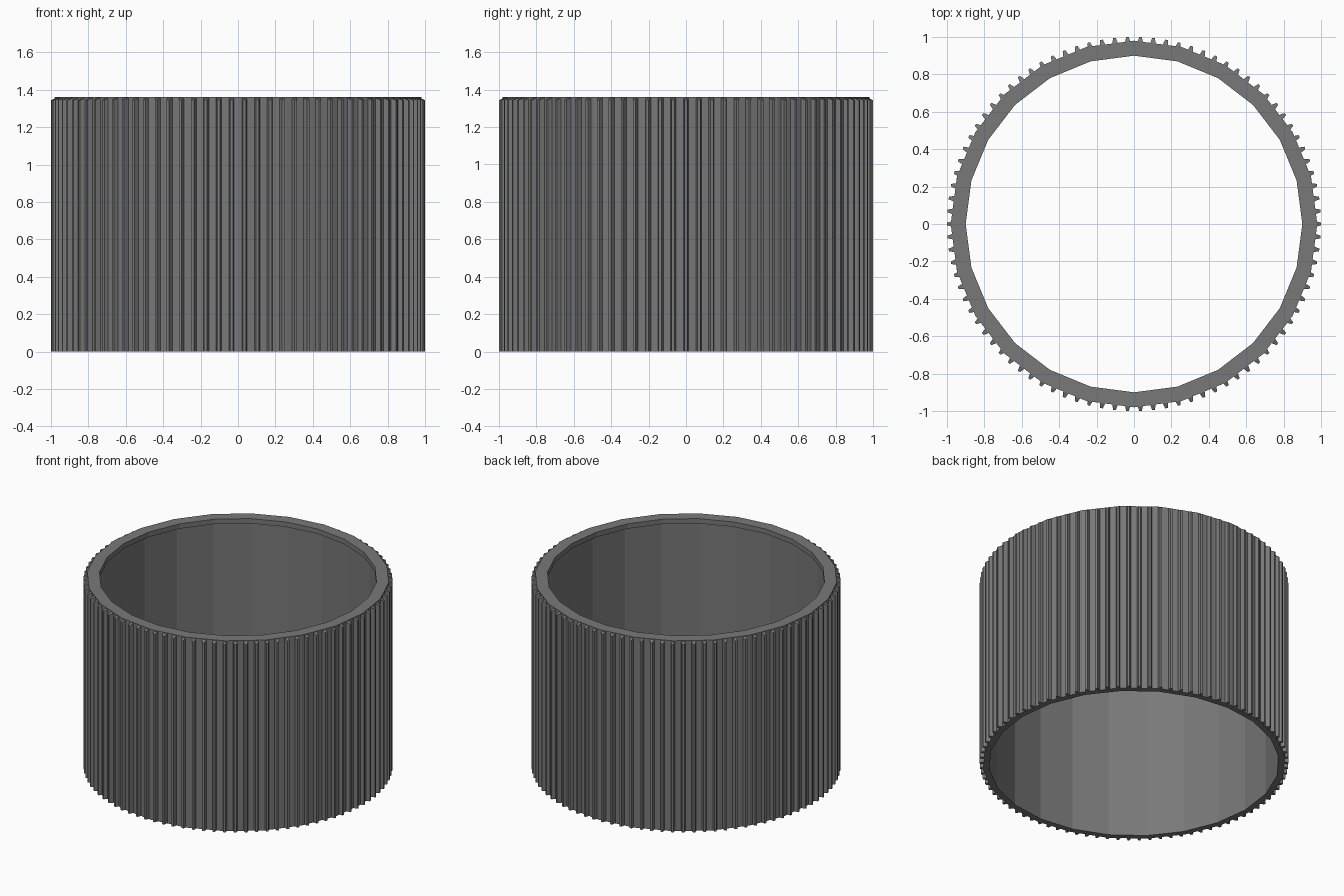
import bpy, bmesh, math

if "Cube" in bpy.data.objects:
    bpy.data.objects.remove(bpy.data.objects["Cube"])

H = 1.36
SIDES = 24
RIBS = 90

mat = bpy.data.materials.new("dark grey")
mat.diffuse_color = (0.19, 0.19, 0.19, 1)
mat.use_nodes = True
mat.node_tree.nodes["Principled BSDF"].inputs["Base Color"].default_value = mat.diffuse_color


def make_object(name, bm):
    bmesh.ops.recalc_face_normals(bm, faces=bm.faces)
    mesh = bpy.data.meshes.new(name)
    bm.to_mesh(mesh)
    bm.free()
    mesh.materials.append(mat)
    obj = bpy.data.objects.new(name, mesh)
    bpy.context.collection.objects.link(obj)
    return obj


# Low-poly sleeve: closed (radius, height) profile with a small inward lip on top
profile = [(0.98, 0), (0.98, H), (0.90, H), (0.90, H - 0.035),
           (0.94, H - 0.035), (0.94, 0)]
bm = bmesh.new()
rings = []
for i in range(SIDES):
    a = 2 * math.pi * i / SIDES
    rings.append([bm.verts.new((r * math.cos(a), r * math.sin(a), z))
                  for r, z in profile])
n = len(profile)
for i in range(SIDES):
    p, q = rings[i], rings[(i + 1) % SIDES]
    for j in range(n):
        k = (j + 1) % n
        bm.faces.new((p[j], q[j], q[k], p[k]))
make_object("sleeve", bm)

# Grip ribs: tapered bars with a sloped top end
bm = bmesh.new()
section = [(0.945, -0.016), (0.968, -0.016), (1.0, -0.007),
           (1.0, 0.007), (0.968, 0.016), (0.945, 0.016)]
for i in range(RIBS):
    a = 2 * math.pi * i / RIBS
    c, s = math.cos(a), math.sin(a)
    low, high = [], []
    for r, t in section:
        x, y = r * c - t * s, r * s + t * c
        top = H - 0.003 - max(0, r - 0.968) * 0.4
        low.append(bm.verts.new((x, y, 0.001)))
        high.append(bm.verts.new((x, y, top)))
    m = len(section)
    for j in range(m):
        k = (j + 1) % m
        bm.faces.new((low[j], low[k], high[k], high[j]))
    bm.faces.new(low[::-1])
    # top cap: flat inner part and sloped outer part
    bm.faces.new((high[0], high[1], high[4], high[5]))
    bm.faces.new((high[1], high[2], high[3], high[4]))
make_object("grip_ribs", bm)
